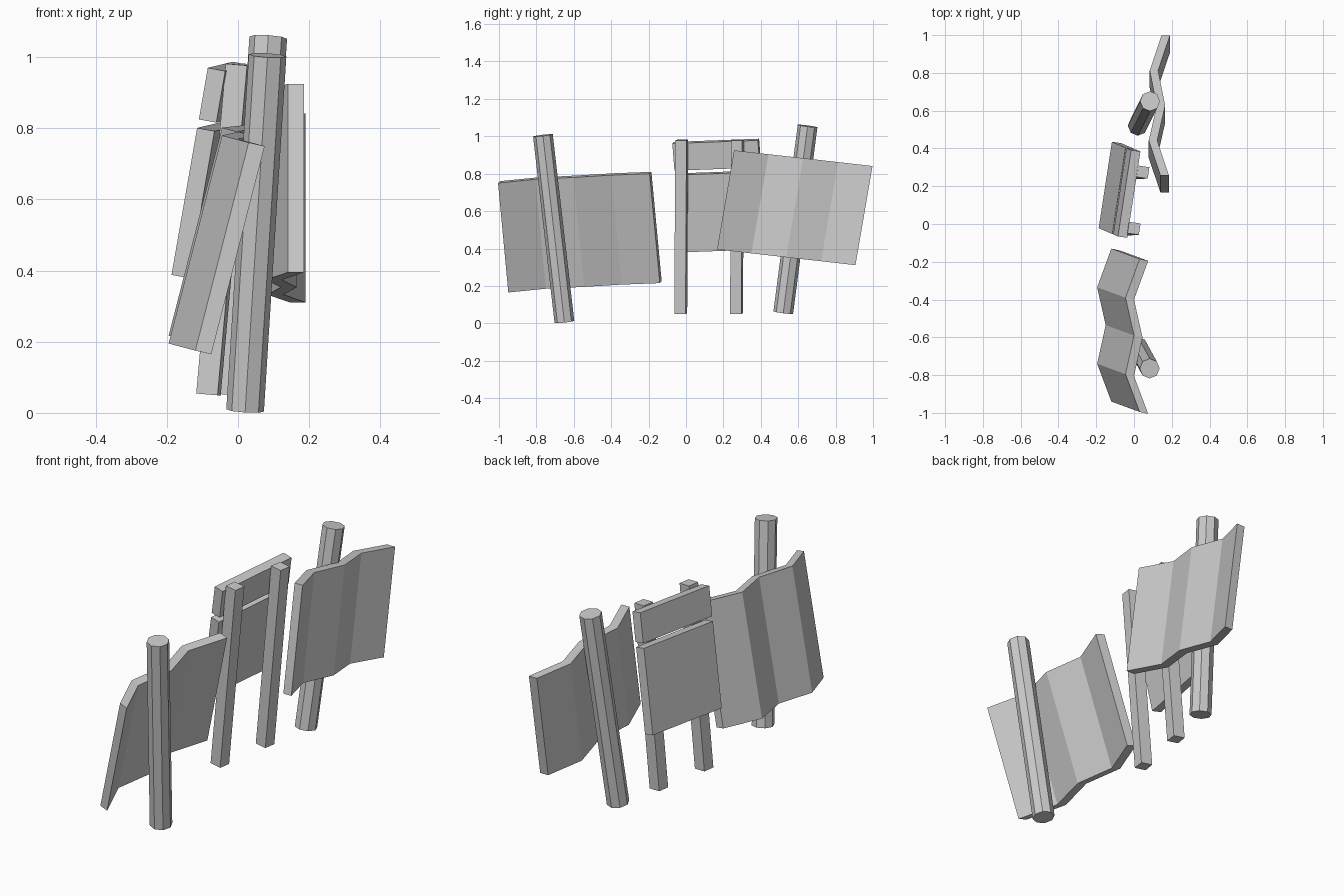
import bpy, bmesh
from mathutils import Vector, Matrix

if "Cube" in bpy.data.objects:
    bpy.data.objects.remove(bpy.data.objects["Cube"])


def slab(name, pts, up, thick):
    """Sweep a bottom polyline along 'up', then give it thickness along 'thick'."""
    up, thick = Vector(up), Vector(thick)
    bm = bmesh.new()
    vs = [bm.verts.new(Vector(p)) for p in pts]
    tops = [bm.verts.new(Vector(p) + up) for p in pts]
    faces = [bm.faces.new((vs[i], vs[i + 1], tops[i + 1], tops[i]))
             for i in range(len(vs) - 1)]
    ext = bmesh.ops.extrude_face_region(bm, geom=faces, use_keep_orig=True)
    moved = [g for g in ext["geom"] if isinstance(g, bmesh.types.BMVert)]
    bmesh.ops.translate(bm, verts=moved, vec=thick)
    bmesh.ops.recalc_face_normals(bm, faces=bm.faces)
    return finish(name, bm)


def finish(name, bm):
    mesh = bpy.data.meshes.new(name)
    bm.to_mesh(mesh)
    bm.free()
    ob = bpy.data.objects.new(name, mesh)
    bpy.context.collection.objects.link(ob)
    return ob


def pole(name, a, b, r=0.053):
    """Eight-sided pole from a to b."""
    a, b = Vector(a), Vector(b)
    d = b - a
    rot = Vector((0, 0, 1)).rotation_difference(d).to_matrix().to_4x4()
    bm = bmesh.new()
    bmesh.ops.create_cone(bm, cap_ends=True, segments=8, radius1=r, radius2=r,
                          depth=d.length,
                          matrix=Matrix.Translation((a + b) / 2) @ rot)
    return finish(name, bm)


# Leaning round poles
pole("front_pole", (0.02, -0.65, 0.007), (0.083, -0.765, 1.005))
pole("back_pole", (0.02, 0.52, 0.057), (0.085, 0.65, 1.055))

# Corrugated sheets
slab("front_corrugated_sheet",
     [(-0.12, -0.94, 0.175), (-0.195, -0.74, 0.195), (-0.15, -0.535, 0.205),
      (-0.195, -0.335, 0.217), (-0.12, -0.13, 0.225)],
     (0.15, -0.055, 0.585), (0.045, -0.01, -0.01))
slab("back_corrugated_sheet",
     [(0.14, 0.166, 0.395), (0.078, 0.35, 0.374), (0.12, 0.536, 0.353),
      (0.083, 0.722, 0.332), (0.145, 0.906, 0.311)],
     (0, 0.091, 0.53), (0.045, 0, 0))

# Square posts, turned to follow the boards
along, across = Vector((0.009, 0.06, 0)), Vector((0.06, -0.009, -0.005))
lean = (0.083, 0.005, 0.927)
for name, c in (("near_post", (-0.083, -0.028, 0.052)),
                ("far_post", (-0.036, 0.27, 0.052))):
    start = Vector(c) - (along + across) / 2
    slab(name, [start, start + along], lean, across)

# Flat boards fixed to the posts
length = Vector((0.07, 0.457, 0.017))
for name, c, up in (("lower_board", (-0.187, -0.022, 0.388), (0.072, -0.031, 0.413)),
                    ("upper_board", (-0.11, -0.055, 0.825), (0.025, -0.011, 0.145))):
    slab(name, [Vector(c), Vector(c) + length], up, (0.049, -0.007, -0.009))
